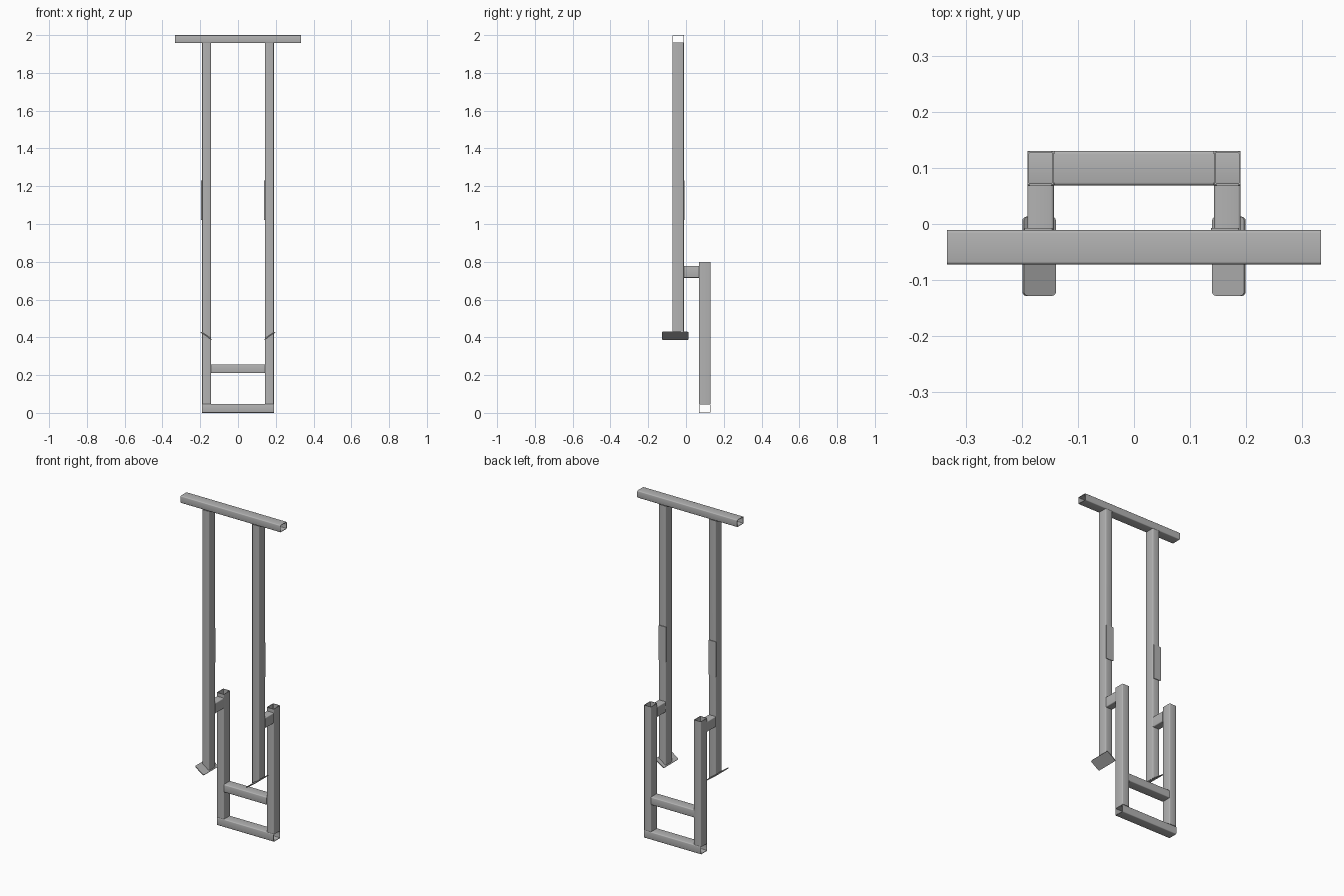
import bpy, bmesh, math
from mathutils import Vector, Matrix

if "Cube" in bpy.data.objects:
    bpy.data.objects.remove(bpy.data.objects["Cube"])

# Bare steel
steel = bpy.data.materials.new("steel_grey")
steel.use_nodes = True
grey = (0.45, 0.45, 0.45, 1)
steel.diffuse_color = grey
steel.node_tree.nodes["Principled BSDF"].inputs["Base Color"].default_value = grey

NARROW, WIDE, WALL, RADIUS = 0.047, 0.061, 0.003, 0.005
POST_X, FRONT_Y, BACK_Y = 0.1665, -0.0415, 0.0995
TILT = math.radians(35)


def rounded(w, h, r, steps=3):
    """Corner-rounded rectangle as a list of 2D points."""
    pts = []
    for i, (sx, sy) in enumerate([(1, 1), (-1, 1), (-1, -1), (1, -1)]):
        for k in range(steps + 1):
            a = math.pi / 2 * (i + k / steps)
            pts.append((sx * (w / 2 - r) + r * math.cos(a),
                        sy * (h / 2 - r) + r * math.sin(a)))
    return pts


def finish(name, bm):
    bmesh.ops.recalc_face_normals(bm, faces=bm.faces)
    mesh = bpy.data.meshes.new(name)
    bm.to_mesh(mesh)
    bm.free()
    mesh.materials.append(steel)
    ob = bpy.data.objects.new(name, mesh)
    bpy.context.collection.objects.link(ob)
    bpy.ops.object.select_all(action='DESELECT')
    ob.select_set(True)
    bpy.context.view_layer.objects.active = ob
    bpy.ops.object.shade_smooth_by_angle(angle=math.radians(40))
    return ob


def tube(name, axis, start, end, u, v, w, h, slope=0):
    """Hollow section along an axis; slope mitres the starting end."""
    place = {'X': lambda p, q, t: (t, u + p, v + q),
             'Y': lambda p, q, t: (u + p, t, v + q),
             'Z': lambda p, q, t: (u + p, v + q, t)}[axis]
    outer = rounded(w, h, RADIUS)
    inner = rounded(w - 2 * WALL, h - 2 * WALL, RADIUS - WALL)
    bm = bmesh.new()
    rings = []
    for pts, far in ((outer, 0), (outer, 1), (inner, 1), (inner, 0)):
        rings.append([bm.verts.new(place(p, q, end if far else start + slope * p))
                      for p, q in pts])
    n = len(outer)
    for a, b in zip(rings, rings[1:] + rings[:1]):
        for i in range(n):
            j = (i + 1) % n
            bm.faces.new((a[i], a[j], b[j], b[i]))
    return finish(name, bm)


def plate(name, w, h, thick, r, matrix):
    """Flat plate with rounded corners."""
    bm = bmesh.new()
    face = bm.faces.new([bm.verts.new((p, q, -thick / 2)) for p, q in rounded(w, h, r)])
    ext = bmesh.ops.extrude_face_region(bm, geom=[face], use_keep_orig=True)
    top = [g for g in ext["geom"] if isinstance(g, bmesh.types.BMVert)]
    bmesh.ops.translate(bm, verts=top, vec=Vector((0, 0, thick)))
    bmesh.ops.transform(bm, matrix=matrix, verts=bm.verts)
    return finish(name, bm)


# Cross bars
tube("top_bar", 'X', -0.333, 0.333, FRONT_Y, 1.9785, WIDE, 0.043)
tube("base_bar", 'X', -0.19, 0.19, BACK_Y, 0.0235, WIDE, NARROW)
tube("lower_rail", 'X', -0.143, 0.143, BACK_Y, 0.2335, WIDE, NARROW)

# Matching parts on each side
for side, s in (("left", 1), ("right", -1)):
    x = s * POST_X
    slope = s * math.tan(TILT)
    tube(side + "_upright", 'Z', 0.411, 1.957, x, FRONT_Y, NARROW, WIDE, slope)
    tube(side + "_rear_post", 'Z', 0.047, 0.80, x, BACK_Y, NARROW, WIDE)
    tube(side + "_connector", 'Y', -0.011, 0.069, x, 0.7465, NARROW, 0.063)
    # Tilted foot plate, outer edge raised
    plate(side + "_foot_plate", 0.07, 0.141, 0.005, 0.008,
          Matrix.Translation((s * 0.169, -0.0575, 0.408)) @ Matrix.Rotation(-s * TILT, 4, 'Y'))
    # Thin reinforcing plate on the back of the upright
    plate(side + "_back_plate", 0.05, 0.21, 0.004, 0.003,
          Matrix.Translation((x - 0.004, -0.009, 1.125)) @ Matrix.Rotation(math.pi / 2, 4, 'X'))
